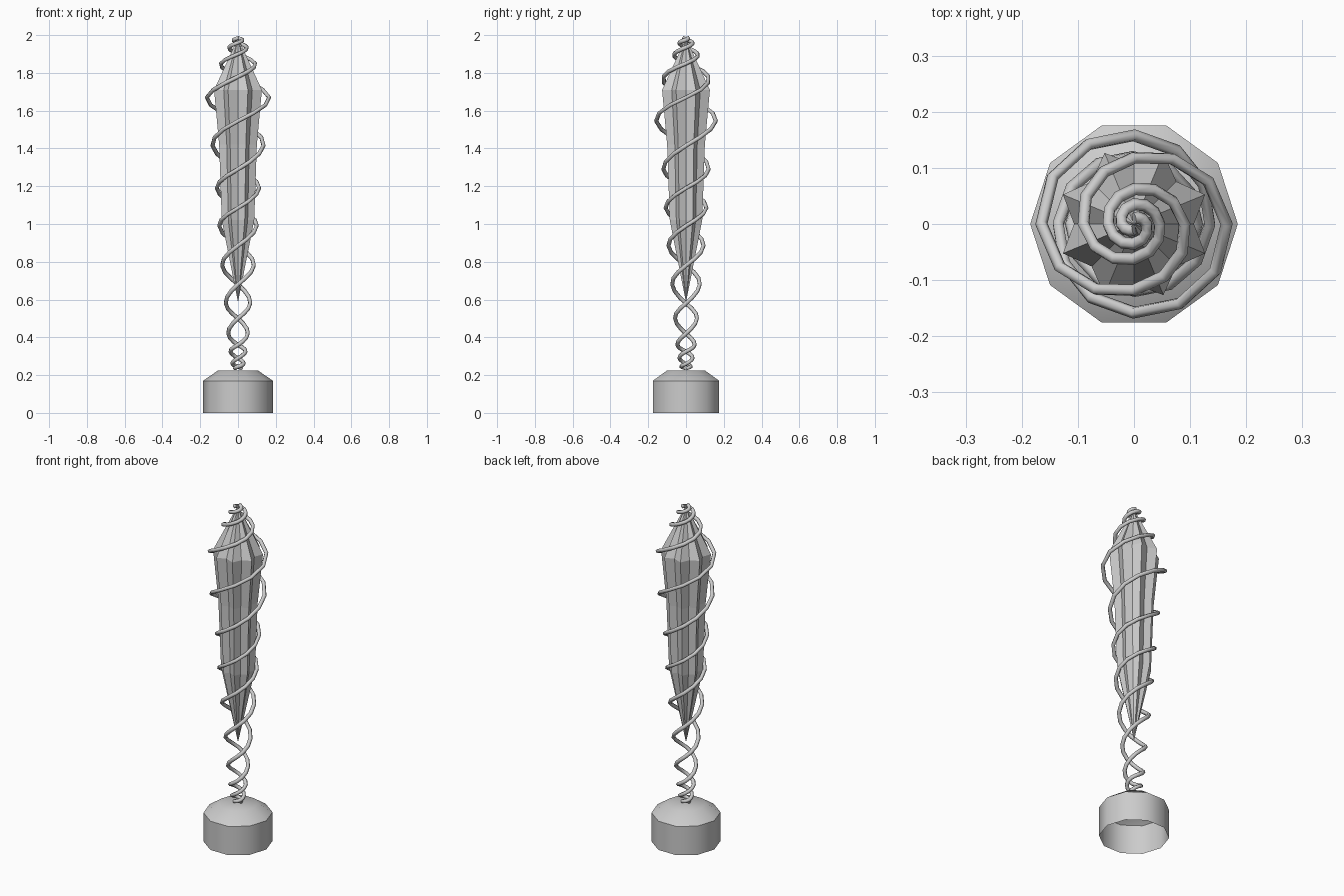
import bpy, bmesh, math

if "Cube" in bpy.data.objects:
    bpy.data.objects.remove(bpy.data.objects["Cube"])


def ring_solid(name, rings, sides, star=1.0, phase=0.0, tip_low=None, tip_high=None, cap_top=False):
    """Stack rings of (radius, z); star scales every second corner."""
    bm = bmesh.new()
    loops = []
    for r, z in rings:
        loop = []
        for i in range(sides):
            a = phase + 2 * math.pi * i / sides
            q = r * (star if i % 2 else 1.0)
            loop.append(bm.verts.new((q * math.cos(a), q * math.sin(a), z)))
        loops.append(loop)
    for lo, hi in zip(loops, loops[1:]):
        for i in range(sides):
            j = (i + 1) % sides
            bm.faces.new((lo[i], lo[j], hi[j], hi[i]))
    for tip, loop in ((tip_low, loops[0]), (tip_high, loops[-1])):
        if tip is not None:
            v = bm.verts.new((0, 0, tip))
            for i in range(sides):
                bm.faces.new((loop[i], loop[(i + 1) % sides], v))
    if cap_top:
        bm.faces.new(loops[-1])
    bmesh.ops.recalc_face_normals(bm, faces=bm.faces[:])
    me = bpy.data.meshes.new(name)
    bm.to_mesh(me)
    bm.free()
    ob = bpy.data.objects.new(name, me)
    bpy.context.collection.objects.link(ob)
    return ob


# Ten-sided hollow base, open underneath
base = ring_solid("base", [(0.185, 0), (0.185, 0.17), (0.105, 0.225)], 10, cap_top=True)
bpy.context.view_layer.objects.active = base
base.select_set(True)
bpy.ops.object.shade_smooth_by_angle(angle=math.radians(40))

# Fluted crystal with eight ridges
ring_solid("crystal", [(0.093, 1.02), (0.108, 1.42), (0.137, 1.71)], 16, star=0.78,
           phase=math.pi / 8, tip_low=0.585, tip_high=1.985)

# Height and centreline radius at every quarter turn of the coil
heights = [.235, .245, .26, .29, .325, .36, .42, .50, .58, .68, .78, .885, .99, 1.085, 1.19,
           1.29, 1.415, 1.545, 1.67, 1.78, 1.85, 1.90, 1.935, 1.96, 1.975, 1.985]
radii = [.015, .024, .03, .035, .04, .046, .052, .058, .065, .073, .084, .093, .099, .108, .112,
         .12, .135, .158, .165, .118, .09, .062, .046, .035, .022, .01]


def sample(table, t):
    """Smooth cubic interpolation through a table."""
    i = min(int(t), len(table) - 2)
    f = t - i
    a, b = table[i], table[i + 1]
    ma = (b - table[max(i - 1, 0)]) / 2
    mb = (table[min(i + 2, len(table) - 1)] - a) / 2
    return ((2*f**3 - 3*f**2 + 1) * a + (f**3 - 2*f**2 + f) * ma
            + (3*f**2 - 2*f**3) * b + (f**3 - f**2) * mb)


# Two intertwined wire coils
for k in range(2):
    cu = bpy.data.curves.new("coil_%d" % (k + 1), 'CURVE')
    cu.dimensions = '3D'
    cu.bevel_depth = 0.011
    cu.bevel_resolution = 1
    cu.use_fill_caps = True
    steps = 3 * (len(heights) - 1)
    sp = cu.splines.new('POLY')
    sp.points.add(steps)
    for n, p in enumerate(sp.points):
        t = n / 3
        r, z = sample(radii, t), sample(heights, t)
        a = t * math.pi / 2 + k * math.pi
        p.co = (r * math.cos(a), r * math.sin(a), z, 1)
    bpy.context.collection.objects.link(bpy.data.objects.new("coil_%d" % (k + 1), cu))
